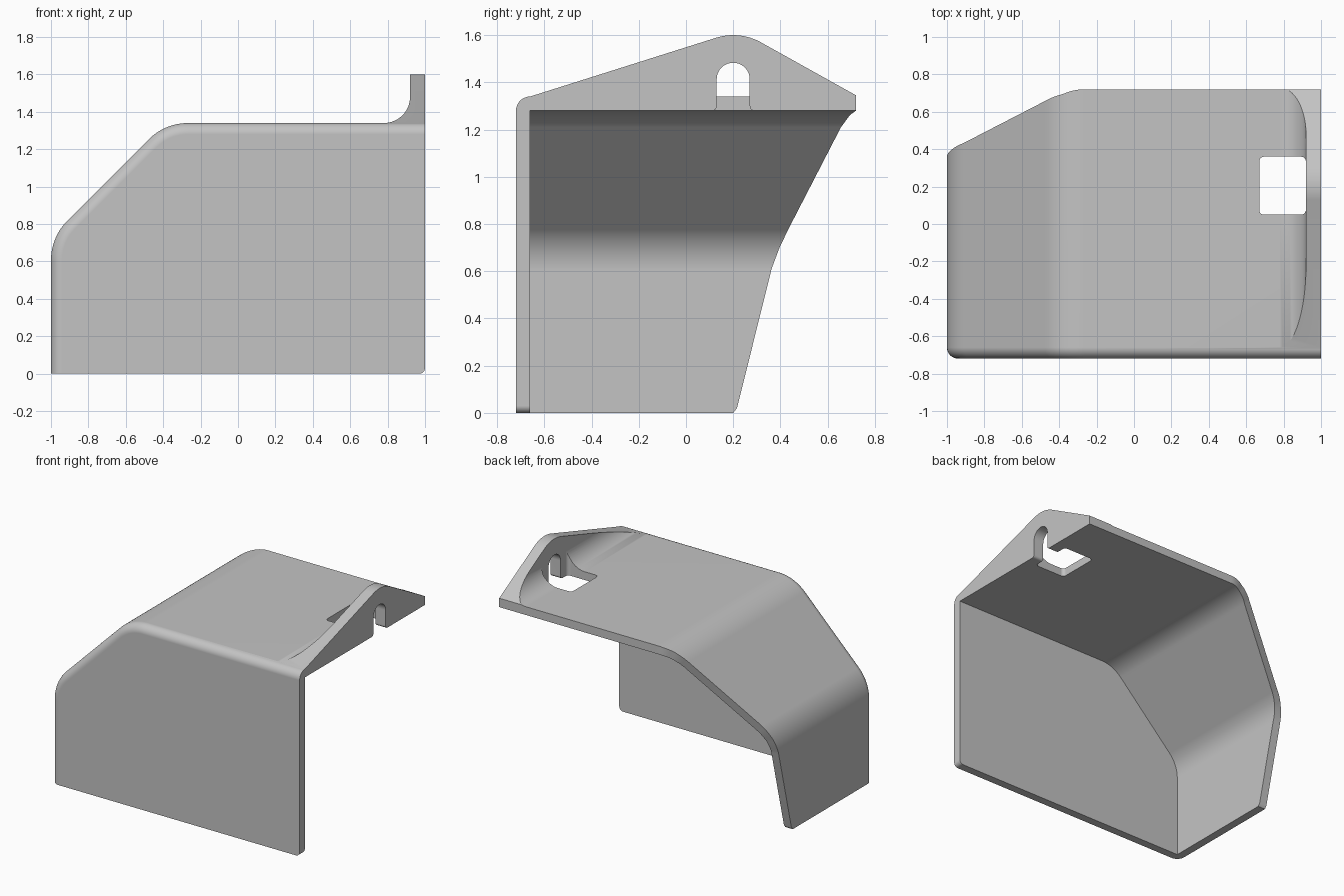
import bpy
import bmesh
from math import sin, cos, radians, pi
from mathutils import Vector

if "Cube" in bpy.data.objects:
    bpy.data.objects.remove(bpy.data.objects["Cube"])

grey = bpy.data.materials.new("plain_grey")
grey.use_nodes = True
grey.diffuse_color = (0.55, 0.55, 0.55, 1)
grey.node_tree.nodes["Principled BSDF"].inputs["Base Color"].default_value = (0.55, 0.55, 0.55, 1)

WALL = 0.06
FRONT, INNER = -0.72, -0.66


def make_object(name, bm):
    bmesh.ops.recalc_face_normals(bm, faces=bm.faces)
    mesh = bpy.data.meshes.new(name)
    bm.to_mesh(mesh)
    bm.free()
    mesh.materials.append(grey)
    obj = bpy.data.objects.new(name, mesh)
    bpy.context.collection.objects.link(obj)
    return obj


def arc(cu, cv, r, start, end, steps=10):
    angles = [radians(start + (end - start) * i / steps) for i in range(steps + 1)]
    return [(cu + r * cos(a), cv + r * sin(a)) for a in angles]


def prism(name, outline, axis, lo, hi):
    """Extrude a flat outline along x, y or z."""
    place = {"x": lambda u, v, w: (w, u, v),
             "y": lambda u, v, w: (u, w, v),
             "z": lambda u, v, w: (u, v, w)}[axis]
    bm = bmesh.new()
    ends = [[bm.verts.new(place(u, v, w)) for u, v in outline] for w in (lo, hi)]
    for ring in ends:
        bm.faces.new(ring)
    for i in range(len(outline)):
        a, b = ends
        bm.faces.new((a[i - 1], a[i], b[i], b[i - 1]))
    return make_object(name, bm)


def combine(target, tool, operation):
    """Apply a boolean, then discard the tool."""
    mod = target.modifiers.new("combine", "BOOLEAN")
    mod.object, mod.operation, mod.solver = tool, operation, "EXACT"
    bpy.context.view_layer.objects.active = target
    bpy.ops.object.modifier_apply(modifier=mod.name)
    bpy.data.objects.remove(tool)


def back_edge(z):
    """Depth of the trimmed rear edge at a given height."""
    trim = [(0, 0.2), (0.02, 0.216), (0.62, 0.365), (0.72, 0.395), (0.82, 0.433),
            (1.25, 0.655), (1.318, 0.695), (1.34, 0.72)]
    for (z0, y0), (z1, y1) in zip(trim, trim[1:]):
        if z <= z1:
            return y0 + (y1 - y0) * (z - z0) / (z1 - z0)
    return trim[-1][1]


# Cover: folded side, slope and top, joined to the front plate by a rounded edge
def build_cover():
    stations = [(Vector((-1, z)), Vector((-1, 0))) for z in (0, 0.02)]
    for centre, start, end in (((-0.7, 0.606), 180, 135), ((-0.266, 1.04), 135, 90)):
        for point in arc(*centre, 0.3, start, end, 12):
            stations.append((Vector(point), (Vector(point) - Vector(centre)).normalized()))
    stations.append((Vector((1, 1.34)), Vector((0, 1))))

    bm = bmesh.new()
    loops = []
    for point, normal in stations:
        inside = point - normal * WALL
        rear = back_edge(point.y)
        section = [(point, rear)]
        for i in range(9):
            phi = pi / 2 * i / 8
            section.append((point - normal * WALL * (1 - cos(phi)), INNER - WALL * sin(phi)))
        section += [(inside, INNER), (inside, rear)]
        loops.append([bm.verts.new((p.x, y, p.y)) for p, y in section])

    count = len(loops[0])
    for a, b in zip(loops, loops[1:]):
        for i in range(count):
            if i != count - 2:                 # the front plate closes this strip
                j = i - 1
                bm.faces.new((a[j], a[i], b[i], b[j]))
    bm.faces.new(loops[0])
    bm.faces.new(loops[-1])

    # Front plate with its rounded free corner
    corner = arc(0.97, 0.03, 0.03, 0, -90, 6)
    outer = [bm.verts.new((x, FRONT, z)) for x, z in corner]
    inner = [bm.verts.new((x, INNER, z)) for x, z in corner]
    bm.faces.new([s[-3] for s in loops] + outer)
    bm.faces.new([s[-2] for s in loops] + inner)
    rim_out = [loops[-1][-3]] + outer + [loops[0][-3]]
    rim_in = [loops[-1][-2]] + inner + [loops[0][-2]]
    for i in range(len(rim_out) - 1):
        bm.faces.new((rim_out[i], rim_out[i + 1], rim_in[i + 1], rim_in[i]))
    return make_object("cover", bm)


cover = build_cover()

# Hanging tab: peaked outline with a curved fillet at its foot
tab = prism("hanging_tab",
            [(1, 1.3), (1, 1.7), (0.92, 1.7)] + arc(0.78, 1.48, 0.14, 0, -90, 16) + [(0.78, 1.3)],
            "y", INNER, 0.72)
peak = prism("tab_outline",
             [(-0.8, 1.2), (-0.8, 1.297), (INNER, 1.34)]
             + arc(0.2, 1.36, 0.24, 107, 61, 12)
             + [(0.72, 1.345), (0.8, 1.3), (0.8, 1.2)],
             "x", 0.5, 1.2)
combine(tab, peak, "INTERSECT")
combine(cover, tab, "UNION")

# Rounded rectangular opening through the top
opening = []
for cx, cy, start in ((0.894, 0.335, 90), (0.894, 0.075, 0), (0.695, 0.075, -90), (0.695, 0.335, 180)):
    opening += arc(cx, cy, 0.025, start, start - 90, 5)
combine(cover, prism("opening_cutter", opening, "z", 1.1, 1.48), "DIFFERENCE")

# Arched keyhole slot through the tab, flared at the bottom
slot = ([(0.11, 1.2)] + arc(0.11, 1.3, 0.02, -90, 0, 5)
        + arc(0.2, 1.413, 0.07, 180, 0, 20)
        + arc(0.29, 1.3, 0.02, 180, 270, 5) + [(0.29, 1.2)])
combine(cover, prism("slot_cutter", slot, "x", 0.85, 1.1), "DIFFERENCE")

# Smooth the curves and keep the flat faces flat
bpy.ops.object.select_all(action="DESELECT")
cover.select_set(True)
bpy.context.view_layer.objects.active = cover
bpy.ops.object.shade_smooth_by_angle(angle=radians(30))
flatten = cover.modifiers.new("flat_faces", "WEIGHTED_NORMAL")
flatten.keep_sharp = True
